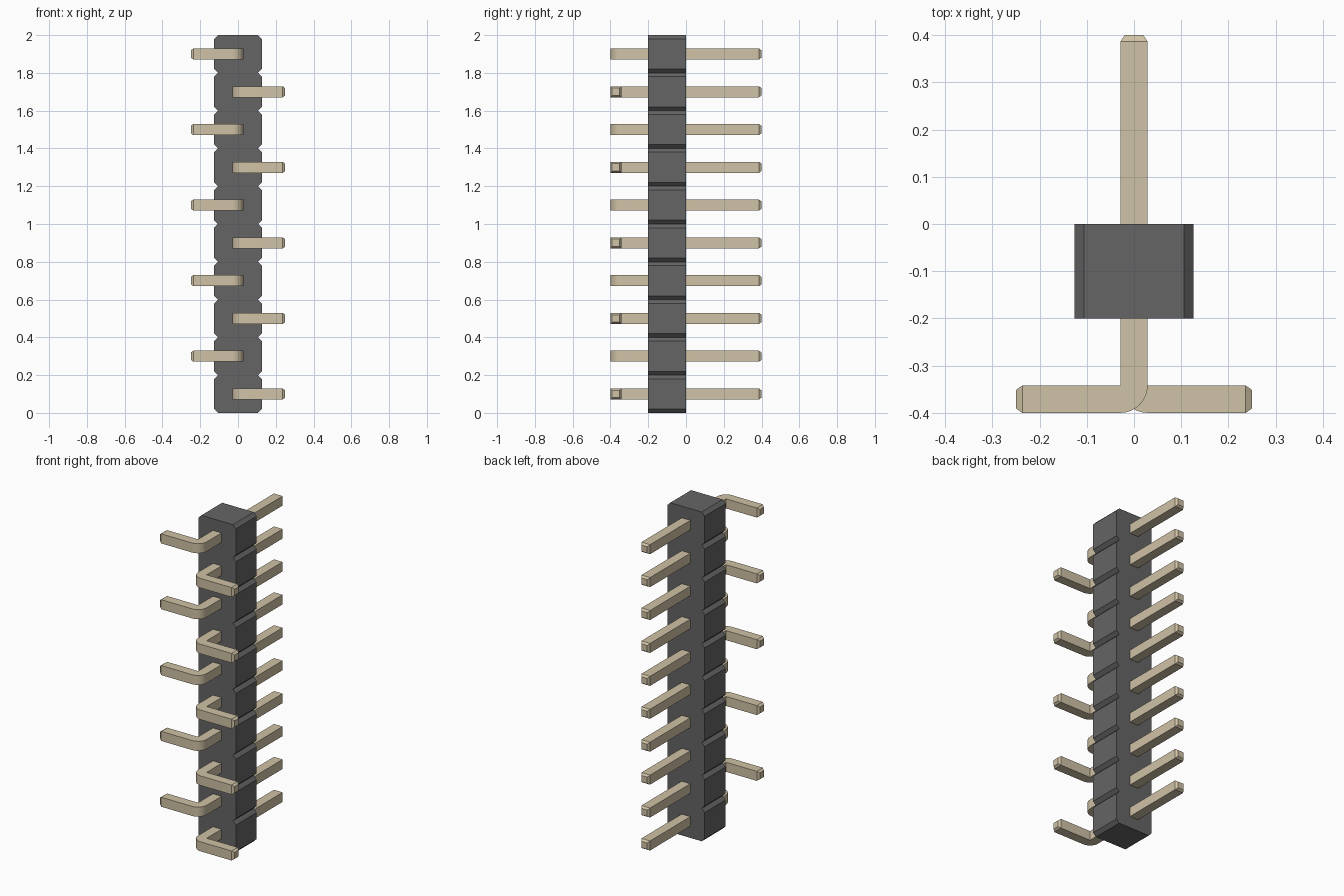
import bpy, bmesh, math

if "Cube" in bpy.data.objects:
    bpy.data.objects.remove(bpy.data.objects["Cube"])

PITCH, COUNT = 0.2, 10
HALF = 0.029          # half thickness of a pin
TIP = 0.0135          # taper at the pin ends


def material(name, rgb):
    mat = bpy.data.materials.new(name)
    mat.diffuse_color = (*rgb, 1)
    mat.use_nodes = True
    mat.node_tree.nodes["Principled BSDF"].inputs["Base Color"].default_value = mat.diffuse_color
    return mat


def link(bm, name, mat):
    bmesh.ops.recalc_face_normals(bm, faces=bm.faces)
    mesh = bpy.data.meshes.new(name)
    bm.to_mesh(mesh)
    bm.free()
    mesh.materials.append(mat)
    obj = bpy.data.objects.new(name, mesh)
    bpy.context.collection.objects.link(obj)
    return obj


def prism(points, offset):
    """Closed outline extruded along offset."""
    bm = bmesh.new()
    face = bm.faces.new([bm.verts.new(p) for p in points])
    ext = bmesh.ops.extrude_face_region(bm, geom=[face], use_keep_orig=True)
    verts = [v for v in ext["geom"] if isinstance(v, bmesh.types.BMVert)]
    bmesh.ops.translate(bm, verts=verts, vec=offset)
    bmesh.ops.recalc_face_normals(bm, faces=bm.faces)
    return bm


plastic = material("dark_plastic", (0.13, 0.13, 0.13))
metal = material("pale_metal", (0.63, 0.54, 0.38))

# Housing: strip with V notches between the positions
W, C = 0.126, 0.02
side = []
for i in range(COUNT):
    z = i * PITCH
    side += [(W - C, z), (W, z + C), (W, z + PITCH - C)]
side.append((W - C, COUNT * PITCH))
outline = side + [(-x, z) for x, z in reversed(side)]
link(prism([(x, -0.2, z) for x, z in outline], (0, 0.2, 0)), "housing", plastic)


# Bent pin: L outline with rounded outer corner and tapered ends
def make_pin(name, s):
    back, foot, inner = 0.4 - TIP, 0.25 - TIP, -0.4 + 2 * HALF
    pts = [(HALF, back), (-HALF, back)]
    for k in range(9):
        a = math.pi + k * math.pi / 16
        pts.append((HALF + 2 * HALF * math.cos(a), inner + 2 * HALF * math.sin(a)))
    pts += [(foot, -0.4), (foot, inner), (HALF, inner)]
    bm = prism([(s * x, y, -HALF) for x, y in pts], (0, 0, 2 * HALF))
    ends = [f for f in bm.faces if f.normal.y > 0.99 and f.calc_center_median().y > 0.3
            or f.normal.x * s > 0.99 and f.calc_center_median().x * s > 0.2]
    bmesh.ops.inset_individual(bm, faces=ends, thickness=TIP, depth=TIP)
    obj = link(bm, name, metal)
    bpy.ops.object.select_all(action='DESELECT')
    obj.select_set(True)
    bpy.context.view_layer.objects.active = obj
    bpy.ops.object.shade_smooth_by_angle(angle=math.radians(30))
    return obj


# Row of pins, feet alternating right and left
for i in range(COUNT):
    right = i % 2 == 0
    pin = make_pin(f"pin_{'right' if right else 'left'}_{i // 2 + 1}", 1 if right else -1)
    pin.location.z = (i + 0.5) * PITCH
